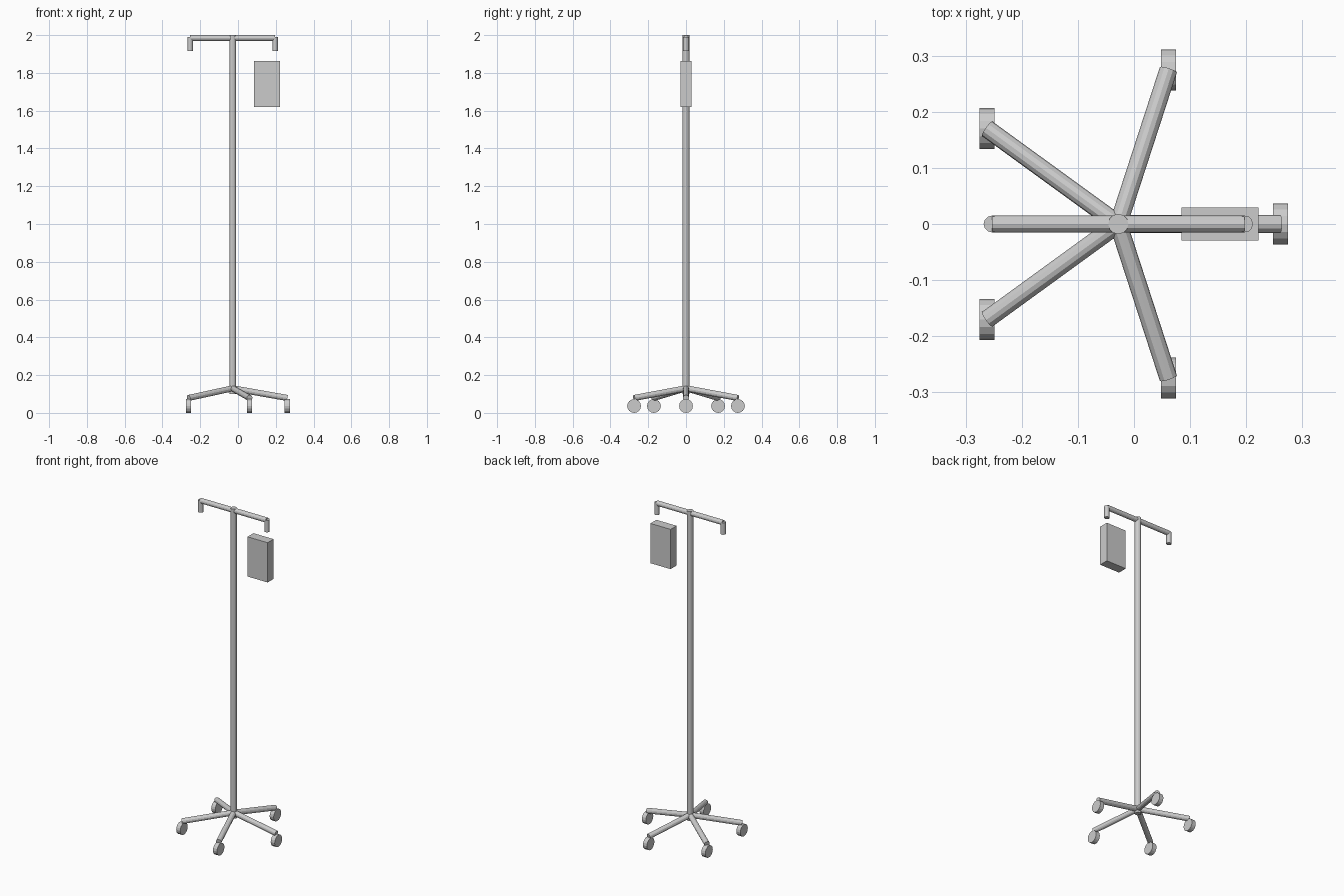
import bpy
from math import cos, sin, radians
from mathutils import Vector

if "Cube" in bpy.data.objects:
    bpy.data.objects.remove(bpy.data.objects["Cube"])

PX = -0.028  # pole axis x


def rod(name, a, b, r, sides=12):
    a, b = Vector(a), Vector(b)
    d = b - a
    bpy.ops.mesh.primitive_cylinder_add(vertices=sides, radius=r, depth=d.length,
                                        location=(a + b) / 2)
    ob = bpy.context.object
    ob.rotation_euler = d.to_track_quat('Z', 'Y').to_euler()
    ob.name = name
    return ob


# Upright pole
rod("pole", (PX, 0, 0.10), (PX, 0, 2.0), 0.018)

# Top crossbar with a downturned hook at each end
rod("crossbar", (PX - 0.225, 0, 1.985), (PX + 0.225, 0, 1.985), 0.015)
for side in (-1, 1):
    x = PX + side * 0.225
    rod("hook", (x, 0, 1.917), (x, 0, 1.99), 0.015)

# Five sloping legs, each ending in a caster wheel
for i in range(5):
    a = radians(72 * i)
    x, y = PX + 0.289 * cos(a), 0.289 * sin(a)
    rod("base_leg", (PX, 0, 0.13), (x, y, 0.079), 0.016)
    rod("caster_wheel", (x - 0.0135, y, 0.0365), (x + 0.0135, y, 0.0365), 0.0365, 16)

# Hanging fluid bag
bpy.ops.mesh.primitive_cube_add(size=1, location=(0.153, 0, 1.742))
bag = bpy.context.object
bag.name = "fluid_bag"
bag.scale = (0.137, 0.058, 0.244)
